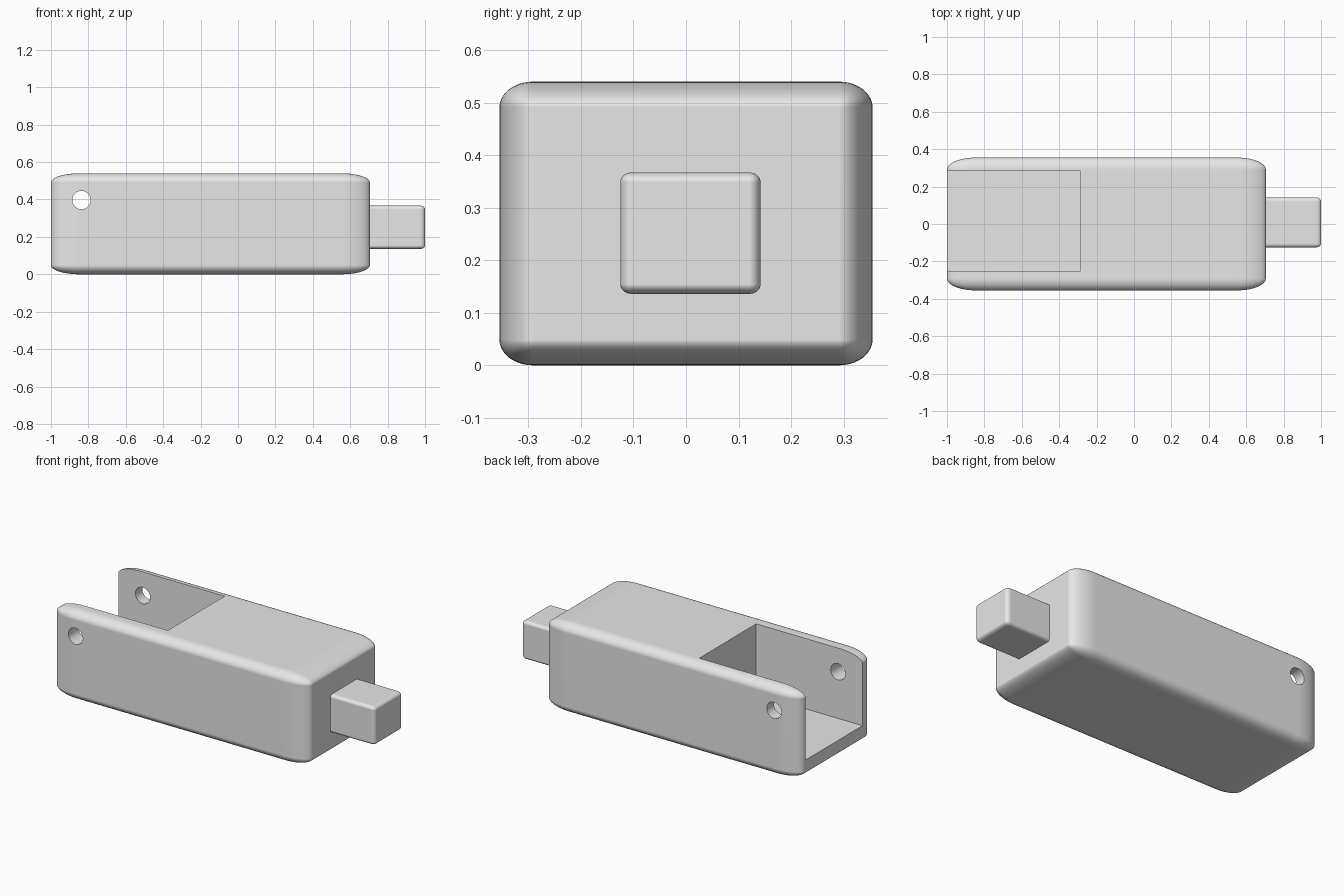
import bpy
import bmesh
from math import pi, radians
from mathutils import Matrix, Vector

if "Cube" in bpy.data.objects:
    bpy.data.objects.remove(bpy.data.objects["Cube"], do_unlink=True)

grey = bpy.data.materials.new("plain grey")
grey.use_nodes = True
grey.diffuse_color = (0.8, 0.8, 0.8, 1)
grey.node_tree.nodes["Principled BSDF"].inputs["Base Color"].default_value = (0.8, 0.8, 0.8, 1)


def add_object(name, bm):
    mesh = bpy.data.meshes.new(name)
    bm.to_mesh(mesh)
    bm.free()
    mesh.materials.append(grey)
    obj = bpy.data.objects.new(name, mesh)
    bpy.context.collection.objects.link(obj)
    return obj


def add_box(name, low, high, rounding=0.0):
    """Box between two corners; rounding is a share of each side's length."""
    low, high = Vector(low), Vector(high)
    bm = bmesh.new()
    bmesh.ops.create_cube(bm, size=1)
    if rounding:
        bmesh.ops.bevel(bm, geom=bm.edges[:], offset=rounding, segments=12,
                        profile=0.5, affect='EDGES')
    bmesh.ops.scale(bm, vec=high - low, verts=bm.verts)
    bmesh.ops.translate(bm, vec=(low + high) / 2, verts=bm.verts)
    return add_object(name, bm)


def activate(obj):
    bpy.ops.object.select_all(action='DESELECT')
    obj.select_set(True)
    bpy.context.view_layer.objects.active = obj


def cut(obj, cutter):
    activate(obj)
    mod = obj.modifiers.new("cut", 'BOOLEAN')
    mod.operation = 'DIFFERENCE'
    mod.solver = 'EXACT'
    mod.object = cutter
    bpy.ops.object.modifier_apply(modifier=mod.name)
    bpy.data.objects.remove(cutter, do_unlink=True)


def smooth(obj):
    activate(obj)
    bpy.ops.object.shade_smooth_by_angle(angle=radians(30))
    mod = obj.modifiers.new("even shading", 'WEIGHTED_NORMAL')
    mod.keep_sharp = True


# Rounded main body
body = add_box("body", (-1, -0.355, 0), (0.705, 0.355, 0.54), 0.09)

# Slot open to the top and the end
cut(body, add_box("slot_cutter", (-1.2, -0.255, 0.115), (-0.29, 0.287, 0.8)))

# Pin hole through both slot walls
bm = bmesh.new()
bmesh.ops.create_cone(bm, cap_ends=True, segments=48, radius1=0.049, radius2=0.049, depth=1,
                      matrix=Matrix.Translation((-0.837, 0, 0.397)) @ Matrix.Rotation(pi / 2, 4, 'X'))
cut(body, add_object("pin_hole_cutter", bm))

# Square plug on the opposite end
plug = add_box("plug", (0.66, -0.125, 0.136), (1, 0.142, 0.367), 0.08)

for part in (body, plug):
    smooth(part)
